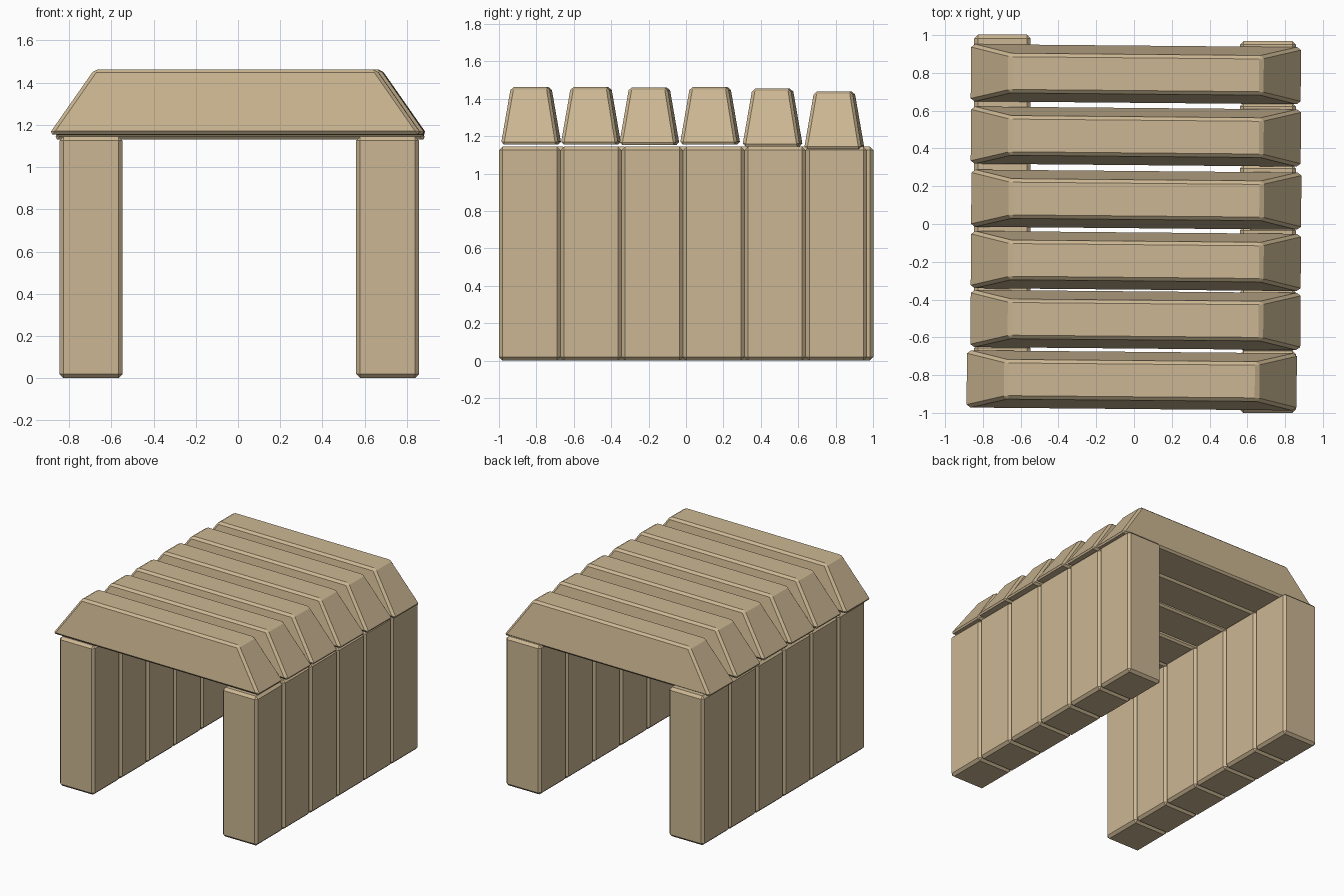
import bpy, bmesh

if "Cube" in bpy.data.objects:
    bpy.data.objects.remove(bpy.data.objects["Cube"])

stone = bpy.data.materials.new("sandstone")
stone.diffuse_color = (0.60, 0.47, 0.29, 1)
stone.use_nodes = True
stone.node_tree.nodes["Principled BSDF"].inputs["Base Color"].default_value = stone.diffuse_color


def block(name, base, top, height, loc, chamfer, turn=0.0):
    """Chamfered block whose top rectangle may be smaller than its base."""
    bm = bmesh.new()
    bmesh.ops.create_cube(bm, size=1)
    for v in bm.verts:
        size = top if v.co.z > 0 else base
        v.co.x *= size[0]
        v.co.y *= size[1]
        v.co.z = height if v.co.z > 0 else 0
    bmesh.ops.bevel(bm, geom=bm.edges[:], offset=chamfer, segments=1,
                    affect='EDGES', clamp_overlap=True)
    bmesh.ops.recalc_face_normals(bm, faces=bm.faces[:])
    mesh = bpy.data.meshes.new(name)
    bm.to_mesh(mesh)
    bm.free()
    mesh.materials.append(stone)
    obj = bpy.data.objects.new(name, mesh)
    obj.location = loc
    obj.rotation_euler.z = turn
    bpy.context.collection.objects.link(obj)
    return obj


# Two rows of upright posts, slightly staggered front to back
PITCH = 0.328
for side, x, y0 in (("left", -0.697, -0.966), ("right", 0.709, -1.0)):
    for i in range(6):
        block(f"{side}_post_{i + 1}", (0.298, PITCH), (0.298, PITCH), 1.144,
              (x, y0 + PITCH * (i + 0.5), 0), 0.019)

# Tapered roof beams, front to back: x, y, z of the underside
beams = [(-0.012, -0.828, 1.155), (0.008, -0.508, 1.155), (0.010, -0.196, 1.153),
         (0.012, 0.129, 1.155), (0.010, 0.463, 1.146), (0.010, 0.793, 1.131)]
for i, loc in enumerate(beams):
    block(f"roof_beam_{i + 1}", (1.765, 0.308), (1.335, 0.205), 0.308,
          loc, 0.016, -0.009)
